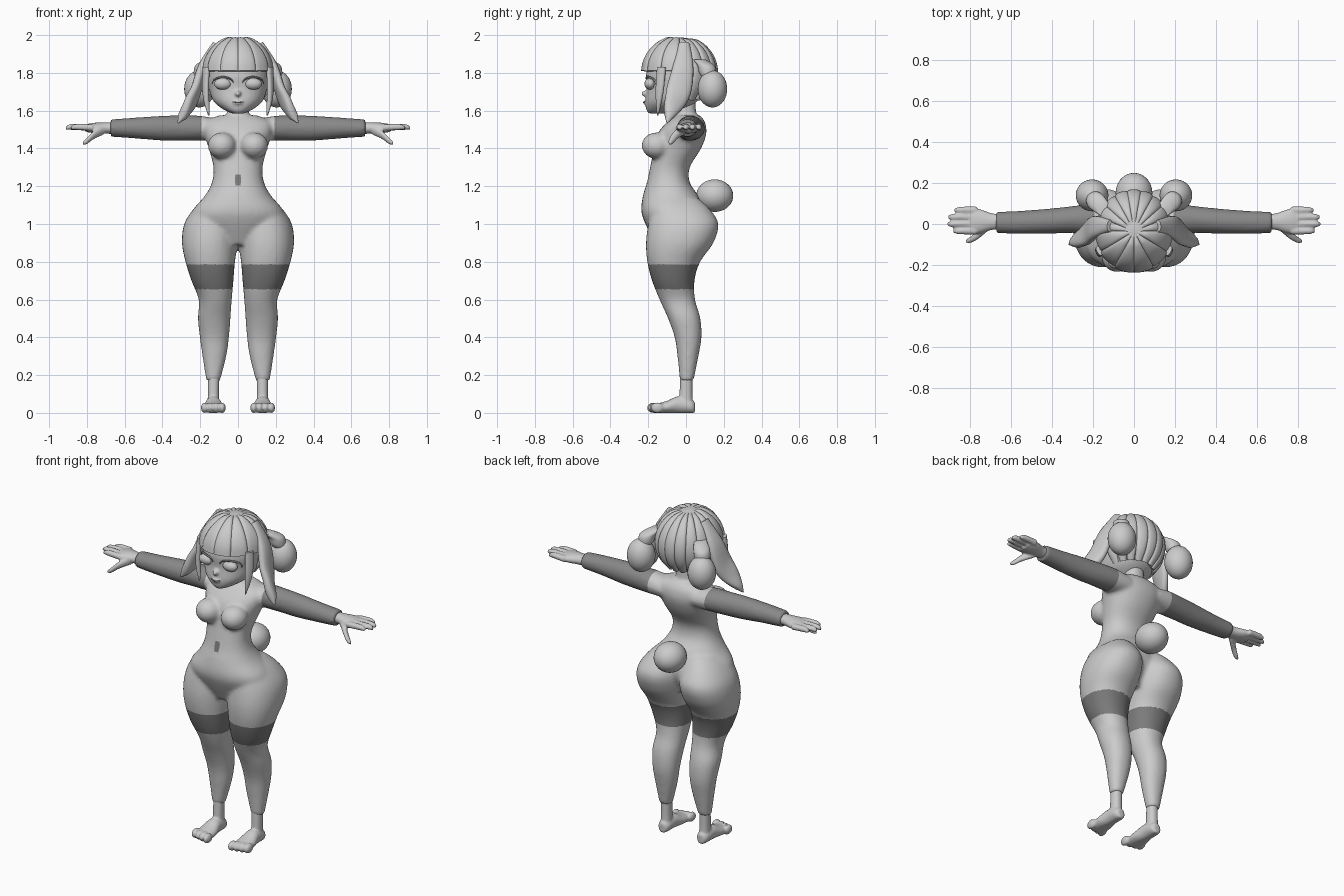
import bpy, bmesh, math
from mathutils import Vector, Matrix

cube = bpy.data.objects.get("Cube")
if cube:
    bpy.data.objects.remove(cube)

X, Y, Z = Vector((1, 0, 0)), Vector((0, 1, 0)), Vector((0, 0, 1))
HEAD = Vector((0, -.035, 1.8))


def material(name, value):
    mat = bpy.data.materials.new(name)
    mat.use_nodes = True
    colour = (value, value, value, 1)
    mat.diffuse_color = colour
    mat.node_tree.nodes["Principled BSDF"].inputs["Base Color"].default_value = colour
    return mat


LIGHT = material("light grey", .6)
SLEEVE = material("sleeve grey", .25)
BAND = material("band grey", .2)


def resample(rows, steps=4):
    """Smooth curve through rows of numbers."""
    out = []
    for i in range(len(rows) - 1):
        quad = [rows[max(0, min(len(rows) - 1, i + k))] for k in (-1, 0, 1, 2)]
        for s in range(steps):
            t = s / steps
            out.append([b + .5 * t * (c - a + t * (2 * a - 5 * b + 4 * c - d + t * (3 * (b - c) + d - a)))
                        for a, b, c, d in zip(*quad)])
    return out + [list(rows[-1])]


def skin(bm, rings):
    """Closed tube through rings of points."""
    loops = [[bm.verts.new(p) for p in ring] for ring in rings]
    for a, b in zip(loops, loops[1:]):
        for i in range(len(a)):
            j = (i + 1) % len(a)
            bm.faces.new((a[i], a[j], b[j], b[i]))
    bm.faces.new(loops[0])
    bm.faces.new(loops[-1][::-1])


def ellipse(c, u, v, n=24, power=1.0):
    pts = []
    for i in range(n):
        a = math.tau * i / n
        f = lambda w: math.copysign(abs(w) ** power, w)
        pts.append(c + u * f(math.cos(a)) + v * f(math.sin(a)))
    return pts


def column(bm, rows, s=1):
    """Upright loft: z, inner x, outer x, front y, back y."""
    skin(bm, [ellipse(Vector((s * (i + o) / 2, (f + b) / 2, z)), X * (o - i) / 2, Y * (b - f) / 2, 32, .92)
              for z, i, o, f, b in resample(rows)])


def centred(bm, rows):
    column(bm, [(z, -w, w, f, b) for z, w, f, b in rows])


def tube(bm, rows, u, v):
    """Loft along a path: x, y, z, radius along u, radius along v."""
    skin(bm, [ellipse(Vector(r[:3]), u * max(r[3], .002), v * max(r[4], .002)) for r in resample(rows)])


def ball(bm, centre, radii):
    bmesh.ops.create_uvsphere(bm, u_segments=28, v_segments=18, radius=1,
                              matrix=Matrix.Translation(centre) @ Matrix.Diagonal((*radii, 1)))


def lock(bm, rows, thick=.018):
    """Flat strand of hair that lies against the head: x, y, z, half width."""
    rows = resample(rows)
    pts = [Vector(r[:3]) for r in rows]
    rings = []
    for i, p in enumerate(pts):
        t = (pts[min(i + 1, len(pts) - 1)] - pts[max(i - 1, 0)]).normalized()
        side = t.cross(p - HEAD).normalized()
        w = max(rows[i][3], .003)
        rings.append(ellipse(p, side * w, side.cross(t) * min(thick, w), 16, .8))
    skin(bm, rings)


def finish(bm, name, mats=(LIGHT,), voxel=None, smooth=0, rule=None):
    bmesh.ops.recalc_face_normals(bm, faces=bm.faces)
    me = bpy.data.meshes.new(name)
    bm.to_mesh(me)
    bm.free()
    ob = bpy.data.objects.new(name, me)
    bpy.context.collection.objects.link(ob)
    if voxel:
        mod = ob.modifiers.new("fuse", 'REMESH')
        mod.mode, mod.voxel_size = 'VOXEL', voxel
        mod = ob.modifiers.new("soften", 'SMOOTH')
        mod.iterations = smooth
        me = bpy.data.meshes.new_from_object(ob.evaluated_get(bpy.context.evaluated_depsgraph_get()))
        ob.modifiers.clear()
        ob.data = me
        me.name = name
    me.materials.clear()
    for m in mats:
        me.materials.append(m)
    for p in me.polygons:
        p.use_smooth = True
        p.material_index = rule(p.center) if rule else 0
    me.set_sharp_from_angle(angle=math.radians(50))
    return ob


# Body: torso, neck, legs and sleeved arms fused into one skin
bm = bmesh.new()
centred(bm, [(.89, .1, -.16, .05), (1, .23, -.215, .1), (1.07, .24, -.237, .1), (1.15, .175, -.228, .065),
             (1.22, .138, -.207, .02), (1.3, .13, -.19, .02), (1.4, .155, -.17, .08), (1.48, .18, -.15, .108),
             (1.54, .18, -.1, .1), (1.575, .1, -.06, .075)])
centred(bm, [(1.5, .07, -.06, .07), (1.58, .058, -.06, .055), (1.66, .055, -.06, .05)])
for s in (1, -1):
    ball(bm, (s * .085, -.155, 1.415), (.075, .08, .07))
    column(bm, [(.17, .095, .168, -.032, .04), (.3, .062, .188, -.045, .066), (.4, .048, .202, -.06, .082),
                (.5, .04, .212, -.095, .076), (.6, .033, .208, -.14, .048), (.7, .024, .247, -.18, .045),
                (.8, .016, .278, -.205, .075), (.9, .002, .297, -.212, .145), (1, 0, .285, -.2, .172),
                (1.08, .02, .235, -.18, .125), (1.14, .04, .17, -.14, .06)], s)
    tube(bm, [(s * x, y, z, ry, rz) for x, y, z, ry, rz in
              ((.1, .03, 1.5, .07, .055), (.2, .025, 1.507, .074, .066), (.3, .022, 1.507, .066, .067),
               (.4, .015, 1.507, .062, .066), (.55, .008, 1.508, .057, .055), (.675, .008, 1.508, .052, .046))], Y, Z)


def body_rule(c):
    if abs(c.x) > .19 and c.z > 1.3:
        return 1
    if .655 < c.z < .785:
        return 2
    if abs(c.x) < .016 and c.y < -.1 and 1.2 < c.z < 1.265:
        return 2
    return 0


finish(bm, "body", (LIGHT, SLEEVE, BAND), .011, 6, body_rule)

for s, tag in ((1, "left"), (-1, "right")):
    # Hand with four fingers and a thumb
    bm = bmesh.new()
    tube(bm, [(s * x, y, 1.508, ry, rz) for x, y, ry, rz in
              ((.65, .01, .036, .032), (.7, .012, .042, .03), (.76, .014, .06, .028), (.805, .016, .055, .02))], Y, Z)
    for k, tip in enumerate((.885, .912, .91, .88)):
        y = -.034 + k * .034
        tube(bm, [(s * .77, y, 1.51, .018, .018), (s * (tip - .03), y, 1.514, .016, .016),
                  (s * tip, y, 1.508, .008, .008)], Y, Z)
    tube(bm, [(s * .71, -.01, 1.5, .02, .026), (s * .765, -.055, 1.47, .02, .022),
              (s * .8, -.077, 1.44, .016, .017), (s * .822, -.085, 1.428, .008, .008)], Y, Z)
    finish(bm, tag + "_hand", voxel=.006, smooth=4)

    # Foot with ankle and toes, flat underneath
    bm = bmesh.new()
    column(bm, [(.03, .095, .163, -.04, .038), (.1, .1, .16, -.035, .034), (.2, .098, .16, -.03, .034)], s)
    tube(bm, [(s * .13, y, z, rx, z) for y, z, rx in
              ((.047, .03, .02), (.025, .036, .036), (-.04, .045, .042), (-.1, .033, .054), (-.165, .024, .055))], X, Z)
    for k in range(4):
        ball(bm, (s * (.084 + k * .031), -.172 + k * .007, .029), (.019, .035, .028))
    foot = finish(bm, tag + "_foot", voxel=.006, smooth=4)
    for v in foot.data.vertices:
        v.co.z = max(v.co.z, .002) - .002

    # Gathered bun below its tie
    bm = bmesh.new()
    ball(bm, (s * .205, .14, 1.715), (.08, .078, .098))
    finish(bm, tag + "_bun")
    bm = bmesh.new()
    tube(bm, [(s * .145, .07, 1.87, .035, .035), (s * .18, .105, 1.84, .045, .045), (s * .19, .115, 1.8, .045, .045),
              (s * .2, .125, 1.77, .035, .035)], X, Y)
    finish(bm, tag + "_bun_tie")

    # Long pointed side lock and a thin one before the ear
    bm = bmesh.new()
    lock(bm, [(s * x, y, z, w) for x, y, z, w in
              ((.11, -.01, 1.95, .03), (.185, -.015, 1.83, .055), (.225, -.04, 1.7, .066),
               (.27, -.075, 1.61, .045), (.318, -.1, 1.535, .003))], .026)
    lock(bm, [(s * .168, -.13, 1.83, .025), (s * .172, -.14, 1.7, .022), (s * .155, -.15, 1.575, .003)], .014)
    finish(bm, tag + "_side_locks")

    # Eye with upper lash
    bm = bmesh.new()
    ball(bm, (s * .08, -.19, 1.742), (.046, .03, .031))
    finish(bm, tag + "_eye")
    bm = bmesh.new()
    tube(bm, [(s * (.08 + .058 * math.cos(a)), -.208 + .05 * max(0, math.cos(a)), 1.742 + .036 * math.sin(a), .005, .005)
              for a in (0, .6, 1.2, 1.8, 2.4, 2.9)], Y, Z)
    finish(bm, tag + "_lash", (SLEEVE,))

# Head with small nose and lips
bm = bmesh.new()
centred(bm, [(1.585, .03, -.195, -.07), (1.605, .075, -.21, -.01), (1.65, .13, -.215, .06), (1.72, .155, -.207, .11),
             (1.8, .165, -.21, .13), (1.9, .145, -.17, .11), (1.96, .07, -.1, .05)])
ball(bm, (0, -.213, 1.69), (.016, .025, .016))
ball(bm, (0, -.212, 1.643), (.03, .014, .012))
finish(bm, "head", voxel=.007, smooth=4)
bm = bmesh.new()
tube(bm, [(x, -.226 + abs(x) * .25, 1.643 + abs(x) * .12, .003, .003) for x in (-.03, -.015, 0, .015, .03)], Y, Z)
finish(bm, "mouth", (SLEEVE,))


# Hair: blunt fringe in front, longer tapering strands behind, all from the crown
def crown_locks(name, count, start, end, reach, taper):
    bm = bmesh.new()
    step = (end - start) / count
    for k in range(count):
        a = math.radians(start + (k + .5) * step)
        rows = []
        for i in range(7):
            t = math.radians(6 + (reach - 6) * i / 6)
            p = HEAD + Vector((.172 * math.sin(t) * math.cos(a), .187 * math.sin(t) * math.sin(a), .182 * math.cos(t)))
            rows.append((*p, .19 * math.sin(t) * math.radians(step) * .54 * (1 - taper * (i / 6) ** 3)))
        lock(bm, rows)
    return finish(bm, name)


crown_locks("fringe", 6, -180, 0, 87, .05)
crown_locks("back_hair", 9, 0, 180, 138, .2)
bm = bmesh.new()
ball(bm, HEAD + Z * .01, (.172, .185, .178))
bmesh.ops.bisect_plane(bm, geom=bm.verts[:] + bm.edges[:] + bm.faces[:], plane_co=HEAD + Z * .03,
                       plane_no=(0, -.75, -1), clear_outer=True)
finish(bm, "hair_cap")

# Round tail
bm = bmesh.new()
ball(bm, (0, .152, 1.15), (.09, .098, .086))
finish(bm, "tail")
